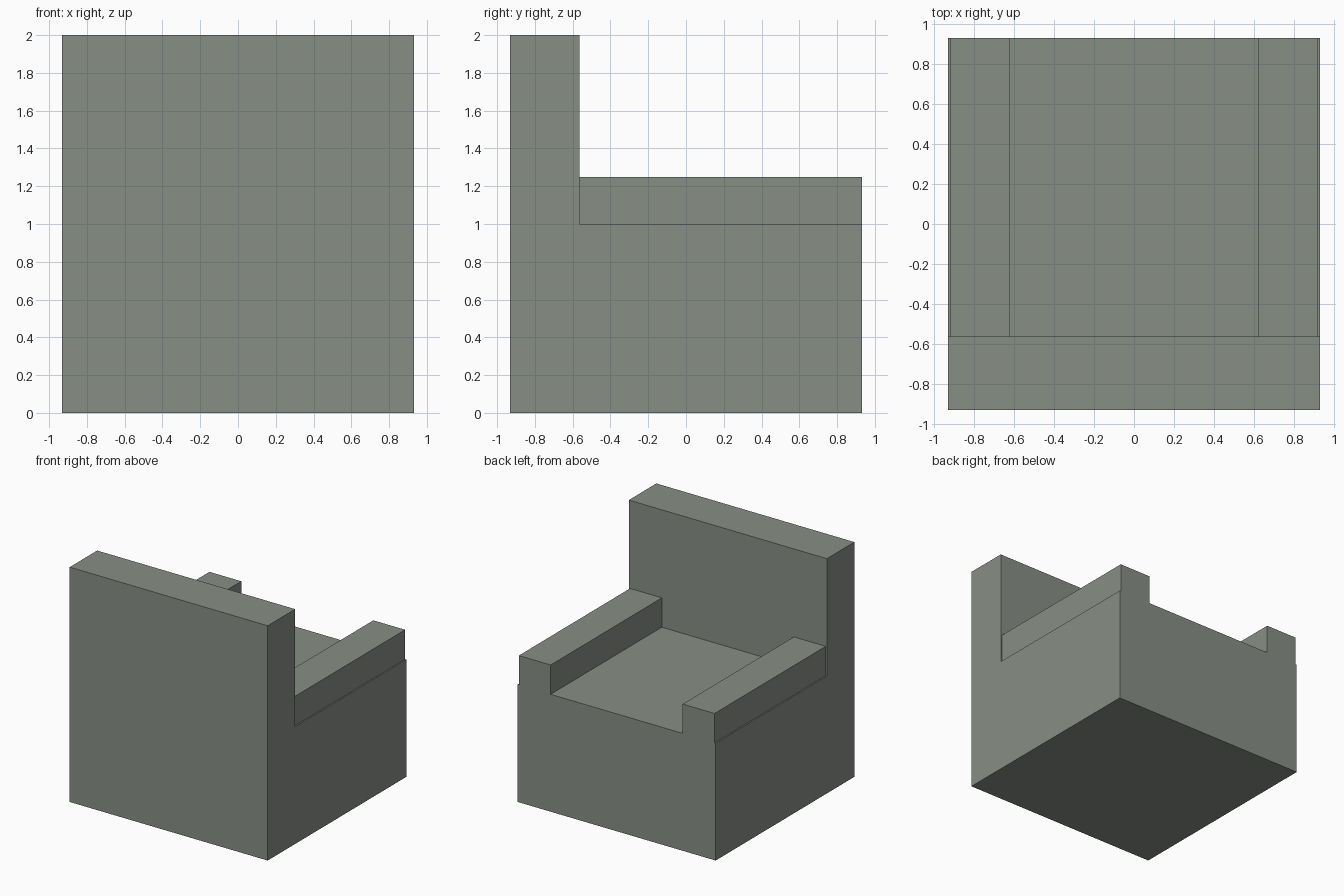
import bpy, bmesh

if "Cube" in bpy.data.objects:
    bpy.data.objects.remove(bpy.data.objects["Cube"])

fabric = bpy.data.materials.new("grey green fabric")
fabric.diffuse_color = (0.245, 0.274, 0.235, 1)
fabric.use_nodes = True
fabric.node_tree.nodes["Principled BSDF"].inputs["Base Color"].default_value = fabric.diffuse_color


def extrude_profile(name, profile, x0, x1):
    """Extrude a (y, z) outline along x."""
    bm = bmesh.new()
    face = bm.faces.new([bm.verts.new((x0, y, z)) for y, z in profile])
    moved = bmesh.ops.extrude_face_region(bm, geom=[face])["geom"]
    verts = [v for v in moved if isinstance(v, bmesh.types.BMVert)]
    bmesh.ops.translate(bm, verts=verts, vec=(x1 - x0, 0, 0))
    bmesh.ops.recalc_face_normals(bm, faces=bm.faces)
    mesh = bpy.data.meshes.new(name)
    bm.to_mesh(mesh)
    bm.free()
    mesh.materials.append(fabric)
    obj = bpy.data.objects.new(name, mesh)
    bpy.context.collection.objects.link(obj)
    return obj


HALF = 0.933       # half width and half depth
BACK_Y = -0.563    # inner face of the backrest
SEAT_Z, ARM_Z, TOP_Z = 1.0, 1.25, 2.0

# Seat block and backrest as one L-shaped body
extrude_profile("seat_and_backrest",
                [(-HALF, 0), (HALF, 0), (HALF, SEAT_Z), (BACK_Y, SEAT_Z),
                 (BACK_Y, TOP_Z), (-HALF, TOP_Z)], -HALF, HALF)

# Armrests, set in slightly from the sides
arm = [(BACK_Y, SEAT_Z), (HALF, SEAT_Z), (HALF, ARM_Z), (BACK_Y, ARM_Z)]
for side, x0, x1 in (("left", -0.922, -0.622), ("right", 0.622, 0.922)):
    extrude_profile(side + "_armrest", arm, x0, x1)
